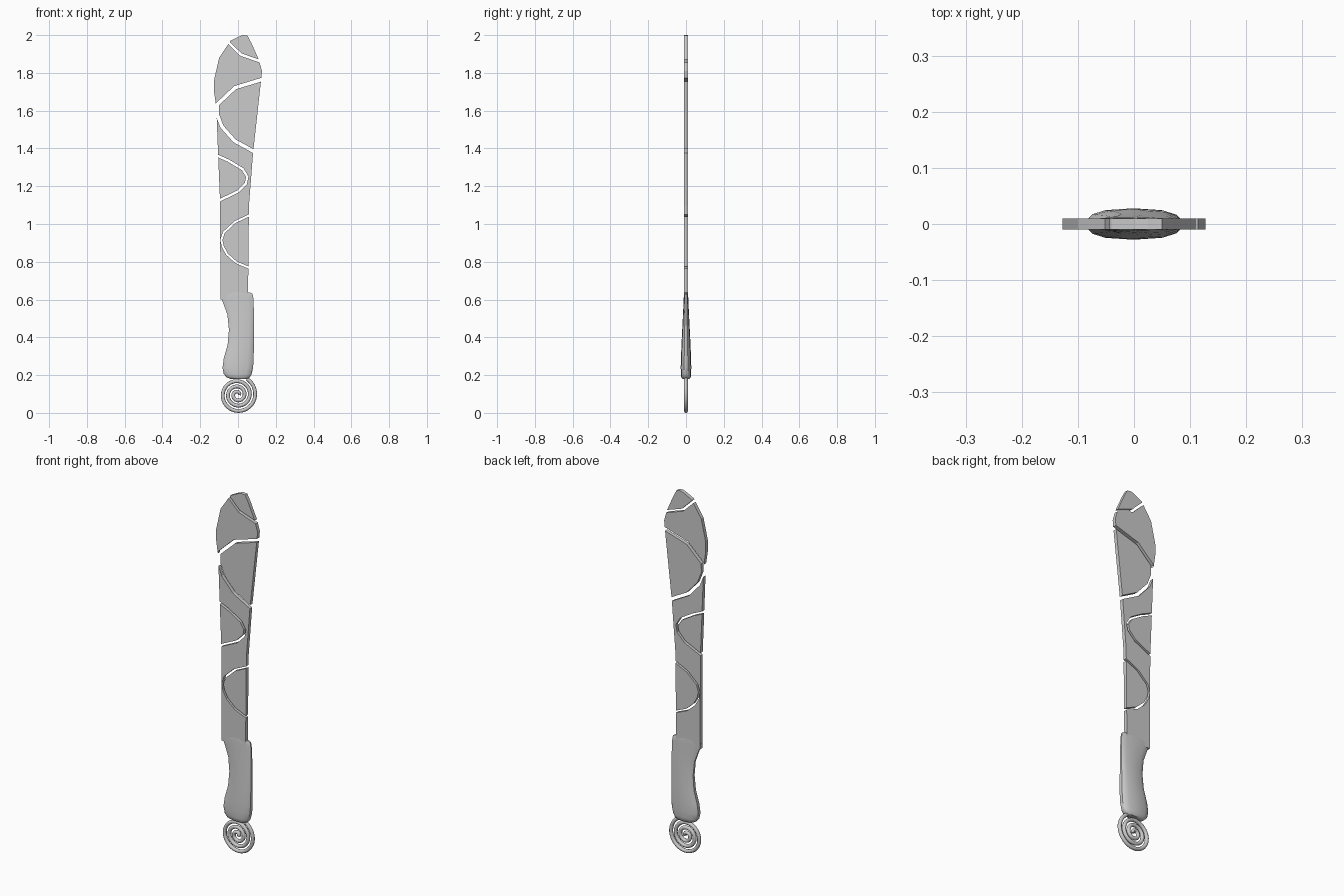
import bpy, bmesh, math
from mathutils import Vector

cube = bpy.data.objects.get("Cube")
if cube:
    bpy.data.objects.remove(cube, do_unlink=True)

grey = bpy.data.materials.new("light grey")
grey.use_nodes = True
colour = (0.6, 0.6, 0.6, 1)
grey.diffuse_color = colour
grey.node_tree.nodes["Principled BSDF"].inputs["Base Color"].default_value = colour


def finish(name, bm):
    bmesh.ops.recalc_face_normals(bm, faces=bm.faces)
    mesh = bpy.data.meshes.new(name)
    bm.to_mesh(mesh)
    bm.free()
    mesh.materials.append(grey)
    obj = bpy.data.objects.new(name, mesh)
    bpy.context.collection.objects.link(obj)
    return obj


def plate(name, outline, half):
    """Extrude an x-z outline symmetrically along y."""
    bm = bmesh.new()
    face = bm.faces.new([bm.verts.new((x, -half, z)) for x, z in outline])
    ext = bmesh.ops.extrude_face_region(bm, geom=[face])
    moved = [v for v in ext["geom"] if isinstance(v, bmesh.types.BMVert)]
    bmesh.ops.translate(bm, verts=moved, vec=(0, 2 * half, 0))
    return finish(name, bm)


def ribbon(path, width):
    """Outline of a constant-width band along a path."""
    pts = [Vector(p) for p in path]
    left, right = [], []
    for i, p in enumerate(pts):
        d = (pts[min(i + 1, len(pts) - 1)] - pts[max(i - 1, 0)]).normalized()
        n = Vector((-d.y, d.x)) * width / 2
        left.append(p + n)
        right.append(p - n)
    return left + right[::-1]


# Blade: flat plate split by curved slots
left_edge = [(-.093, .6), (-.095, 1.12), (-.105, 1.36), (-.115, 1.62),
             (-.127, 1.70), (-.127, 1.76), (-.1, 1.88), (-.04, 1.97)]
right_edge = [(0, 1.99), (.025, 2), (.05, 1.997), (.07, 1.96), (.11, 1.87),
              (.127, 1.81), (.122, 1.76), (.08, 1.38), (.058, 1.1), (.053, .6)]
blade = plate("blade", left_edge + right_edge, .01)

slots = [
    ([(-.07, 1.98), (.015, 1.897), (.15, 1.85)], .014),
    ([(.16, 1.775), (-.015, 1.722), (-.108, 1.635), (-.11, 1.58),
      (-.085, 1.515), (-.018, 1.44), (.11, 1.37)], .019),
    ([(-.14, 1.375), (-.05, 1.335), (.025, 1.29), (.049, 1.25),
      (.042, 1.215), (0, 1.172), (-.13, 1.11)], .013),
    ([(.09, 1.06), (-.016, 1.01), (-.075, .955), (-.088, .915), (-.08, .88),
      (-.058, .84), (-.01, .797), (.09, .755)], .011),
]
for number, (path, width) in enumerate(slots, 1):
    cutter = plate(f"slot_cutter_{number}", ribbon(path, width), .05)
    cutter.hide_render = True
    cutter.hide_viewport = True
    mod = blade.modifiers.new("slot", "BOOLEAN")
    mod.operation = "DIFFERENCE"
    mod.solver = "EXACT"
    mod.object = cutter

# Handle: loft of rounded sections, thicker toward the bottom
rows = [(.18, -.04, .05, .018), (.188, -.06, .062, .025), (.205, -.075, .072, .027),
        (.24, -.082, .08, .028), (.29, -.075, .083, .027), (.36, -.055, .084, .024),
        (.44, -.048, .084, .02), (.52, -.056, .084, .016), (.58, -.078, .083, .013),
        (.61, -.09, .081, .012), (.63, -.094, .077, .011), (.637, -.088, .065, .0105)]
half_section = [(-1, .35), (-.9, .62), (-.62, .88), (0, 1), (.62, .88), (.9, .62), (1, .35)]
section = half_section + [(u, -v) for u, v in reversed(half_section)]
bm = bmesh.new()
rings = []
for z, xl, xr, half in rows:
    mid, wide = (xl + xr) / 2, (xr - xl) / 2
    rings.append([bm.verts.new((mid + u * wide, v * half, z)) for u, v in section])
for low, high in zip(rings, rings[1:]):
    for i in range(len(section)):
        j = (i + 1) % len(section)
        bm.faces.new((low[i], low[j], high[j], high[i]))
bm.faces.new(rings[0])
bm.faces.new(rings[-1])
handle = finish("handle", bm)

# Coiled pommel: round rod wound into a spiral
turns, pitch, outer, rod = 3.2, .028, .0975, .01
steps, sides = 110, 10
bm = bmesh.new()
rings = []
for s in range(steps + 1):
    t = turns * s / steps
    a = math.radians(60) - math.tau * t
    r = outer - pitch * t
    ring = []
    for k in range(sides):
        b = math.tau * k / sides
        q = r + rod * math.cos(b)
        ring.append(bm.verts.new((-.002 + q * math.cos(a), rod * math.sin(b),
                                  .0962 + q * math.sin(a))))
    rings.append(ring)
for low, high in zip(rings, rings[1:]):
    for k in range(sides):
        m = (k + 1) % sides
        bm.faces.new((low[k], low[m], high[m], high[k]))
bm.faces.new(rings[0])
bm.faces.new(rings[-1])
spiral = finish("spiral_pommel", bm)

# Smooth shading with sharp edges on the rounded parts
bpy.ops.object.select_all(action="DESELECT")
for obj in (handle, spiral):
    obj.select_set(True)
bpy.context.view_layer.objects.active = handle
bpy.ops.object.shade_smooth_by_angle(angle=math.radians(40))
